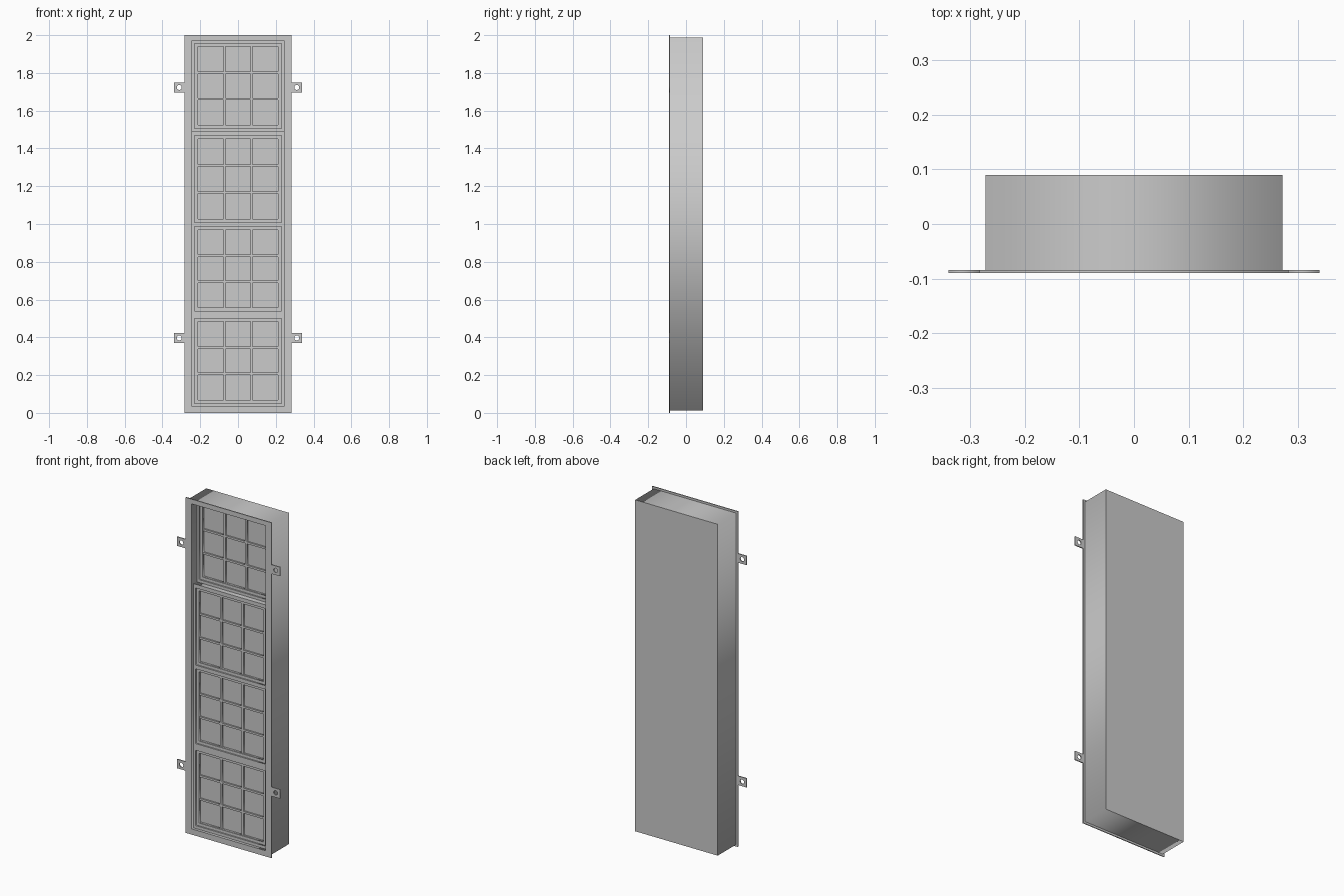
import bpy, math

if "Cube" in bpy.data.objects:
    bpy.data.objects.remove(bpy.data.objects["Cube"])


def rect(x0, x1, z0, z1):
    return [(x0, z0), (x1, z0), (x1, z1), (x0, z1)]


def circle(cx, cz, r, n=24):
    return [(cx + r * math.cos(2 * math.pi * i / n),
             cz + r * math.sin(2 * math.pi * i / n)) for i in range(n)]


def plate(name, loops, y0, y1):
    """Flat upright plate from an outline plus hole outlines, between two y depths."""
    cu = bpy.data.curves.new(name, 'CURVE')
    cu.dimensions, cu.fill_mode = '2D', 'BOTH'
    cu.extrude = (y1 - y0) / 2
    for pts in loops:
        sp = cu.splines.new('POLY')
        sp.points.add(len(pts) - 1)
        for p, (x, z) in zip(sp.points, pts):
            p.co = (x, z, 0, 1)
        sp.use_cyclic_u = True
    ob = bpy.data.objects.new(name, cu)
    bpy.context.collection.objects.link(ob)
    ob.location.y = (y0 + y1) / 2
    ob.rotation_euler.x = math.pi / 2
    bpy.ops.object.select_all(action='DESELECT')
    ob.select_set(True)
    bpy.context.view_layer.objects.active = ob
    bpy.ops.object.convert(target='MESH')
    return bpy.context.object


FRONT, BACK, LIP = -0.09, 0.09, -0.084
OPEN_X, OPEN_Z0, OPEN_Z1 = 0.243, 0.034, 1.972
SPLIT = 1.49
opening = rect(-OPEN_X, OPEN_X, OPEN_Z0, OPEN_Z1)

# Casing: front flange, side walls and closed back
plate("front_flange", [rect(-0.283, 0.283, 0, 2), opening], FRONT, LIP)
plate("casing_walls", [rect(-0.272, 0.272, 0.012, 1.988), opening], LIP, 0.08)
plate("casing_back", [rect(-0.272, 0.272, 0.012, 1.988)], 0.08, BACK)

# Mounting tabs with screw holes
for side in (-1, 1):
    for z in (0.397, 1.723):
        xs = sorted((side * 0.283, side * 0.34))
        plate("mounting_tab", [rect(*xs, z - 0.027, z + 0.027),
                               circle(side * 0.311, z, 0.013)], FRONT, LIP)


def sash(name, z0, z1, panes, y):
    """Stepped sash frame with glass and a 3x3 bar grid in each pane."""
    outer = rect(-OPEN_X, OPEN_X, z0, z1)
    plate(name + "_frame", [outer] + [rect(-0.229, 0.229, a, b) for a, b in panes],
          y, y + 0.008)
    plate(name + "_bead", [outer] + [rect(-0.213, 0.213, a + 0.017, b - 0.016)
                                     for a, b in panes], y + 0.008, y + 0.03)
    plate(name + "_glass", [outer], y + 0.023, y + 0.029)
    for a, b in panes:
        a, b = a + 0.017, b - 0.016
        # Glazing bars: one plate pierced by nine openings
        bw, w, h = 0.006, 0.426 / 3, (b - a) / 3
        holes = []
        for i in range(3):
            for j in range(3):
                x0 = -0.213 + i * w + (bw if i else 0.001)
                x1 = -0.213 + (i + 1) * w - (bw if i < 2 else 0.001)
                c0 = a + j * h + (bw if j else 0.001)
                c1 = a + (j + 1) * h - (bw if j < 2 else 0.001)
                holes.append(rect(x0, x1, c0, c1))
        plate(name + "_bars", [rect(-0.213, 0.213, a, b)] + holes,
              y + 0.014, y + 0.023)


# Three-pane lower sash in front, single upper sash set deeper
sash("lower_sash", OPEN_Z0, SPLIT,
     [(0.051, 0.5), (0.54, 0.986), (1.008, 1.468)], -0.073)
sash("upper_sash", SPLIT - 0.03, OPEN_Z1, [(1.505, 1.956)], -0.04)
